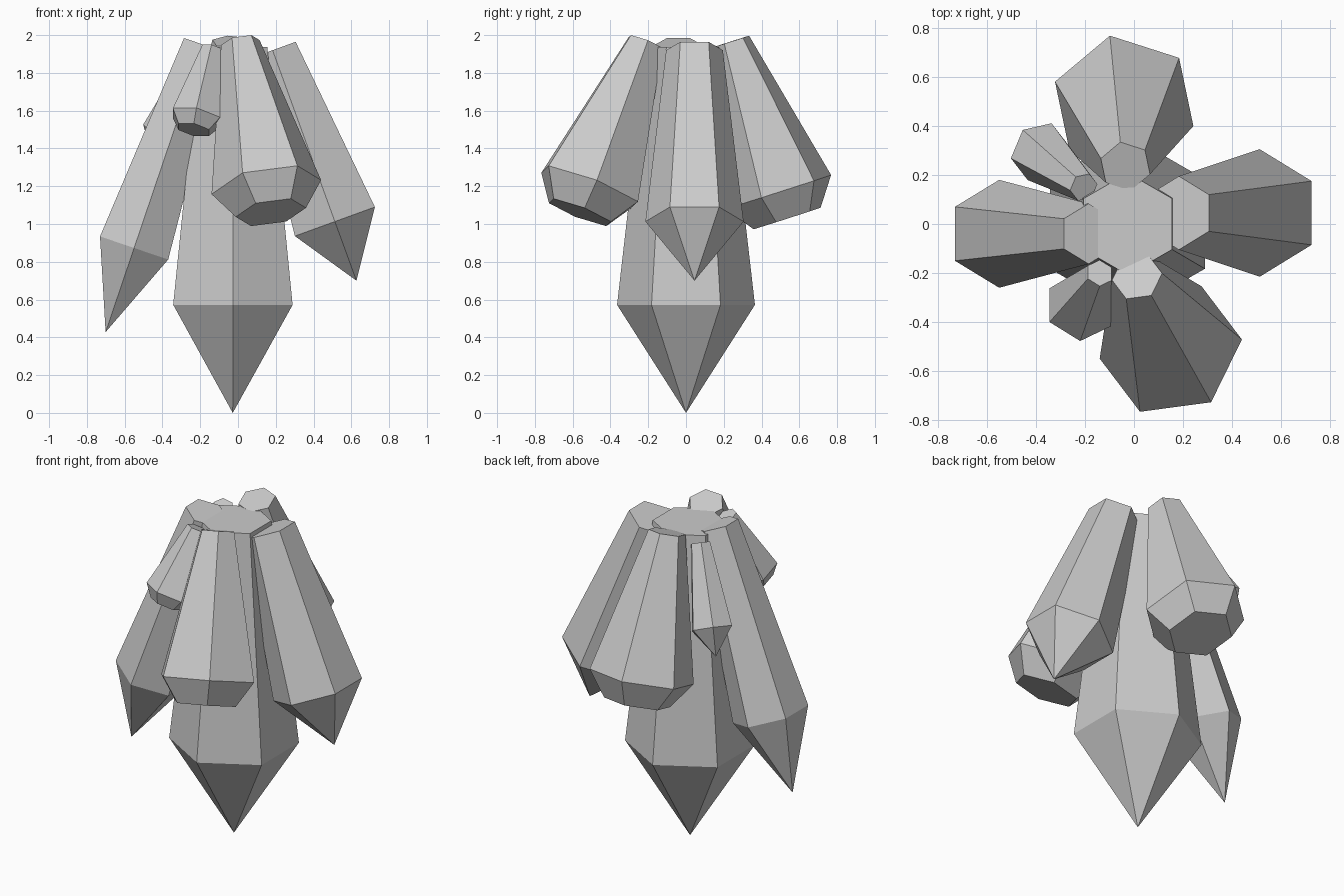
import bpy, bmesh, math
from mathutils import Vector

if "Cube" in bpy.data.objects:
    bpy.data.objects.remove(bpy.data.objects["Cube"])


def crystal(name, top, mid, ref, r_top, r_mid, length, r_end=0.0, sides=6):
    """Tapered prism from top to mid, closed by a point or a blunt bevelled end."""
    top, mid, ref = Vector(top), Vector(mid), Vector(ref)
    axis = (mid - top).normalized()
    u = (ref - axis * ref.dot(axis)).normalized()   # direction of one corner
    v = axis.cross(u)
    end = mid + axis * length
    bm = bmesh.new()

    def ring(centre, r):
        angles = [2 * math.pi * i / sides for i in range(sides)]
        return [bm.verts.new(centre + (u * math.cos(a) + v * math.sin(a)) * r)
                for a in angles]

    rings = [ring(top, r_top), ring(mid, r_mid)]
    if r_end:
        rings.append(ring(end, r_end))
    for a, b in zip(rings, rings[1:]):
        for i in range(sides):
            j = (i + 1) % sides
            bm.faces.new((a[i], a[j], b[j], b[i]))
    bm.faces.new(rings[0])
    last = rings[-1]
    if r_end:
        bm.faces.new(last)
    else:
        tip = bm.verts.new(end)
        for i in range(sides):
            bm.faces.new((last[i], last[(i + 1) % sides], tip))
    bmesh.ops.recalc_face_normals(bm, faces=bm.faces)
    mesh = bpy.data.meshes.new(name)
    bm.to_mesh(mesh)
    bm.free()
    obj = bpy.data.objects.new(name, mesh)
    bpy.context.collection.objects.link(obj)
    return obj


# Pointed crystals
crystal("centre_crystal", (-0.025, 0, 1.937), (-0.027, 0, 0.572), (0, 1, 0),
        0.208, 0.365, 0.572)
crystal("left_crystal", (-0.185, -0.04, 1.95), (-0.55, -0.04, 0.873), (0, 1, 0),
        0.123, 0.22, 0.47)
crystal("right_crystal", (0.183, 0.045, 1.92), (0.513, 0.045, 1.013), (0, 1, 0),
        0.15, 0.26, 0.333)
crystal("small_back_crystal", (-0.205, 0.15, 1.91), (-0.385, 0.295, 1.485),
        (-0.07, 0.09, 0.057), 0.06, 0.127, 0.16)

# Blunt crystals with a bevelled end
crystal("front_crystal", (0.0125, -0.215, 1.96), (0.15, -0.51, 1.195),
        (0.29, 0.04, 0.04), 0.104, 0.295, 0.145, 0.189)
crystal("back_crystal", (-0.035, 0.235, 1.965), (-0.04, 0.49, 1.17),
        (0.28, -0.09, -0.03), 0.106, 0.298, 0.148, 0.19)
crystal("small_front_crystal", (-0.14, -0.20, 1.93), (-0.22, -0.34, 1.563),
        (0, -0.14, 0.052), 0.057, 0.147, 0.07, 0.095)
